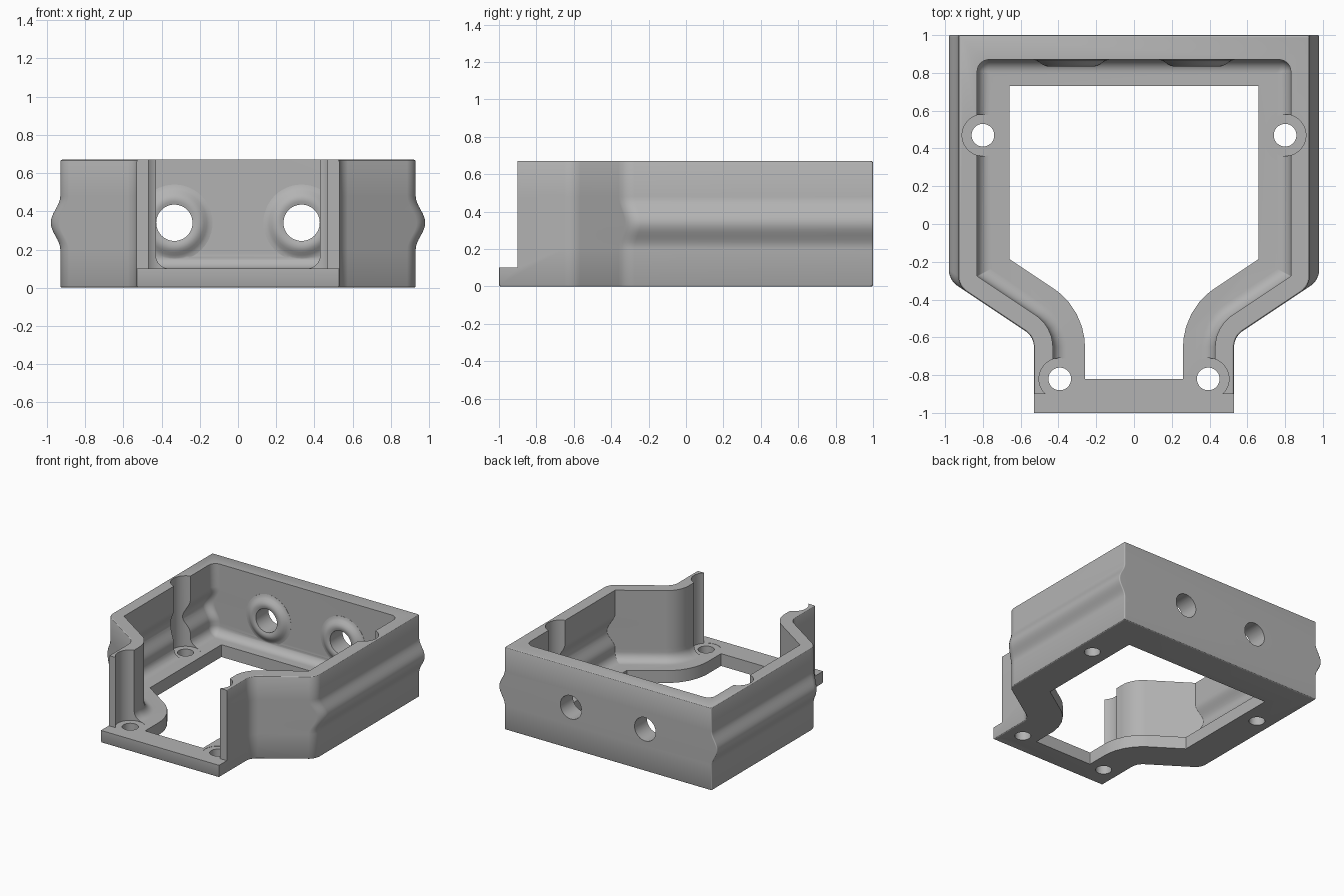
import bpy
import bmesh
from math import sin, cos, pi, tan
from mathutils import Vector

if "Cube" in bpy.data.objects:
    bpy.data.objects.remove(bpy.data.objects["Cube"], do_unlink=True)

grey = bpy.data.materials.new("plain grey")
grey.use_nodes = True
COLOR = (0.45, 0.45, 0.45, 1)
grey.diffuse_color = COLOR
grey.node_tree.nodes["Principled BSDF"].inputs["Base Color"].default_value = COLOR

HEIGHT, FLOOR = 0.67, 0.10
SLOPE = 2 / 3                      # direction of the slanted shoulder walls


def loft(name, rings):
    """Skin a closed solid through rings with equal point counts."""
    bm = bmesh.new()
    loops = [[bm.verts.new(p) for p in ring] for ring in rings]
    n = len(loops[0])
    for a, b in zip(loops, loops[1:]):
        for i in range(n):
            j = (i + 1) % n
            bm.faces.new((a[i], a[j], b[j], b[i]))
    bm.faces.new(loops[0])
    bm.faces.new(loops[-1])
    bmesh.ops.recalc_face_normals(bm, faces=bm.faces)
    mesh = bpy.data.meshes.new(name)
    bm.to_mesh(mesh)
    bm.free()
    mesh.materials.append(grey)
    obj = bpy.data.objects.new(name, mesh)
    bpy.context.collection.objects.link(obj)
    return obj


def rounded(prev, corner, after, radius, steps=8):
    """Arc that replaces one corner."""
    u, v = (prev - corner).normalized(), (after - corner).normalized()
    half = u.angle(v) / 2
    reach = radius / tan(half)
    centre = corner + (u + v).normalized() * radius / sin(half)
    start, end = corner + u * reach - centre, corner + v * reach - centre
    return [centre + start.lerp(end, sin(t * pi / steps / 2) ** 2).normalized() * radius
            for t in range(steps + 1)]


def outline(z, inset, back, front, side, corner=0.004):
    """Symmetric plan: wide body, slanted shoulders, narrow neck."""
    x1, x2 = side - inset, 0.53 - inset

    def shoulder(x):
        return -0.35 + 0.832 * inset + (x - 0.9 + 0.555 * inset) * SLOPE

    pts = [Vector(p) for p in ((0, back), (x1, back), (x1, shoulder(x1)),
                               (x2, shoulder(x2)), (x2, front), (0, front))]
    radii = (corner, max(0.1 - inset, 0.004), 0.1 + inset, 0.004)
    half = []
    for i, r in enumerate(radii, 1):
        half += rounded(pts[i - 1], pts[i], pts[i + 1], r)
    return [(p.x, p.y, z) for p in half] + [(-p.x, p.y, z) for p in reversed(half)]


def side_at(z):
    """Side wall position, with the rounded rib halfway up."""
    t = min(abs(z - 0.34) / 0.14, 1)
    return 0.93 + 0.05 * cos(t * pi / 2) ** 2


def circle(x, y, z, r, axis, n=48):
    pts = [(r * cos(2 * pi * i / n), r * sin(2 * pi * i / n)) for i in range(n)]
    if axis == "z":
        return [(x + a, y + b, z) for a, b in pts]
    return [(x + a, y, z + b) for a, b in pts]


def box(name, x, y0, y1, z0, z1):
    return loft(name, [[(-x, y0, z), (x, y0, z), (x, y1, z), (-x, y1, z)] for z in (z0, z1)])


def combine(target, tool, operation):
    mod = target.modifiers.new(tool.name, "BOOLEAN")
    mod.object, mod.operation, mod.solver = tool, operation, "EXACT"
    bpy.context.view_layer.objects.active = target
    bpy.ops.object.modifier_apply(modifier=mod.name)
    bpy.data.objects.remove(tool, do_unlink=True)


rib_levels = [0.2 + 0.28 * i / 16 for i in range(17)]

# Outer shell with softened top and bottom edges
shell = [(0, 0.008), (0.003, 0.003), (0.009, 0)]
shell += [(z, 0) for z in rib_levels]
shell += [(HEIGHT - 0.009, 0), (HEIGHT - 0.003, 0.003), (HEIGHT, 0.008)]
housing = loft("housing", [outline(z, d, 1 - d, d - 1, side_at(z), 0.008) for z, d in shell])

# Inner pocket, rounded where the walls meet the floor
FILLET = 0.07
pocket = [(FLOOR + FILLET * (1 - cos(a)), FILLET * (1 - sin(a)))
          for a in [pi / 2 * i / 8 for i in range(9)]]
pocket += [(z, 0) for z in rib_levels] + [(0.9, 0)]
combine(housing, loft("pocket", [
    outline(z, 0.1 + e, 0.87 - e, -1.2, side_at(z), max(0.06 - e, 0.01))
    for z, e in pocket]), "DIFFERENCE")

# Low front sill and large floor opening
combine(housing, box("front_gap", 0.8, -1.3, -0.9, FLOOR, 0.9), "DIFFERENCE")
combine(housing, loft("floor_opening", [
    outline(z, 0.27, 0.73, -0.82, 0.93) for z in (-0.1, 0.3)]), "DIFFERENCE")

# Flared bosses and round ports in the back wall
boss = [(0.2, 0.95), (0.2, 0.869), (0.185, 0.866), (0.17, 0.858), (0.155, 0.846),
        (0.14, 0.838), (0.125, 0.834), (0.11, 0.836), (0.09, 0.842)]
for sx in (-1, 1):
    x = sx * 0.333
    combine(housing, loft("boss", [circle(x, y, 0.34, r, "y") for r, y in boss]), "UNION")
    combine(housing, loft("port", [circle(x, y, 0.34, 0.095, "y") for y in (0.7, 1.2)]),
            "DIFFERENCE")

# Screw channels in the walls and screw holes through the floor
for x, y in ((0.8, 0.47), (0.393, -0.82)):
    for sx in (-1, 1):
        combine(housing, loft("channel", [
            circle(sx * x, y, z, 0.11, "z") for z in (FLOOR - 0.002, 0.9)]), "DIFFERENCE")
        combine(housing, loft("screw_hole", [
            circle(sx * x, y, z, 0.06, "z") for z in (-0.1, 0.3)]), "DIFFERENCE")

# Smooth curves, sharp edges
bpy.ops.object.select_all(action="DESELECT")
housing.select_set(True)
bpy.context.view_layer.objects.active = housing
bpy.ops.object.shade_smooth_by_angle(angle=0.52)
